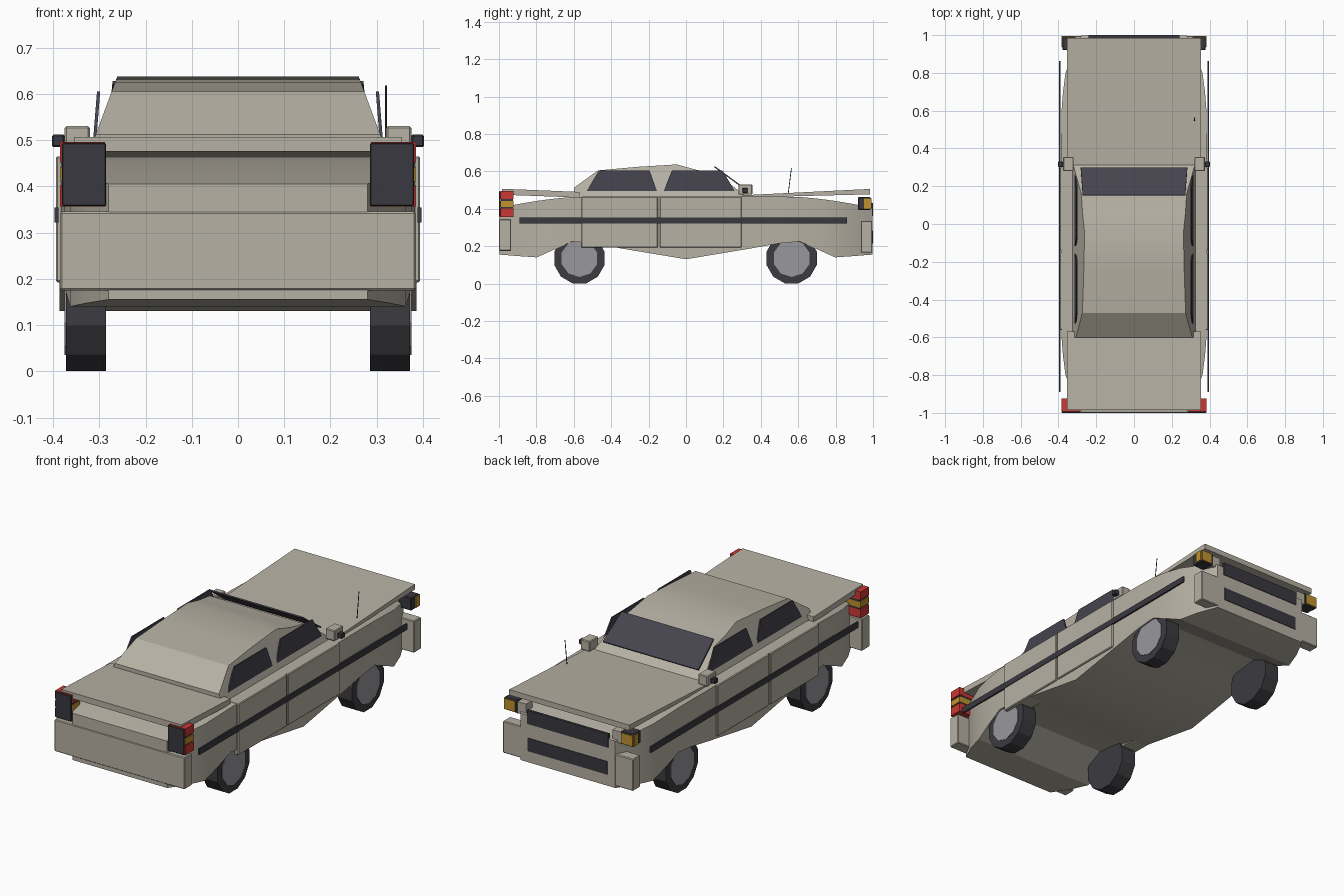
import bpy, bmesh, math
from mathutils import Matrix

cube = bpy.data.objects.get("Cube")
if cube:
    bpy.data.objects.remove(cube, do_unlink=True)


def material(name, r, g, b):
    m = bpy.data.materials.new(name)
    m.use_nodes = True
    m.diffuse_color = (r, g, b, 1)
    m.node_tree.nodes["Principled BSDF"].inputs["Base Color"].default_value = (r, g, b, 1)
    return m


PAINT = material("beige paint", 0.47, 0.44, 0.37)
TRIM = material("dark trim", 0.04, 0.04, 0.05)
GLASS = material("dark glass", 0.06, 0.057, 0.075)
TYRE = material("tyre rubber", 0.045, 0.045, 0.052)
HUB = material("hub grey", 0.31, 0.31, 0.34)
RED = material("red lamp", 0.6, 0.04, 0.035)
AMBER = material("amber lamp", 0.52, 0.29, 0.03)


def finish(name, bm, mat, smooth=0):
    bmesh.ops.recalc_face_normals(bm, faces=bm.faces)
    me = bpy.data.meshes.new(name)
    bm.to_mesh(me)
    bm.free()
    me.materials.append(mat)
    ob = bpy.data.objects.new(name, me)
    bpy.context.collection.objects.link(ob)
    if smooth:
        bpy.ops.object.select_all(action='DESELECT')
        bpy.context.view_layer.objects.active = ob
        ob.select_set(True)
        bpy.ops.object.shade_smooth_by_angle(angle=math.radians(smooth))
    return ob


def box(name, xs, ys, zs, mat, bevel=0):
    bm = bmesh.new()
    bmesh.ops.create_cube(bm, size=1)
    for v in bm.verts:
        v.co = [r[0] if c < 0 else r[1] for c, r in zip(v.co, (xs, ys, zs))]
    ob = finish(name, bm, mat)
    if bevel:
        mod = ob.modifiers.new("edge", 'BEVEL')
        mod.width = bevel
    return ob


def pair(name, xs, ys, zs, mat, bevel=0):
    """A box on each side of the car."""
    box("left_" + name, xs, ys, zs, mat, bevel)
    box("right_" + name, (-xs[1], -xs[0]), ys, zs, mat, bevel)


def prism(name, outline, x_left, x_right, mat, smooth=0):
    """Extrude a (y, z) outline between two x positions given as functions of z."""
    bm = bmesh.new()
    rings = [[bm.verts.new((f(z), y, z)) for y, z in outline] for f in (x_left, x_right)]
    for ring in rings:
        bm.faces.new(ring)
    n = len(outline)
    for i in range(n):
        j = (i + 1) % n
        bm.faces.new((rings[0][i], rings[0][j], rings[1][j], rings[1][i]))
    return finish(name, bm, mat, smooth)


# Body shell: rectangular sections (y, half width, bottom, top) mirrored front to back
half = [(1.0, .28, .155, .405), (.9, .33, .147, .425), (.8, .363, .14, .442),
        (.7, .376, .185, .455), (.61, .383, .225, .463), (.5, .385, .215, .465),
        (.36, .386, .19, .465)]
stations = [(-y, w, b, t) for y, w, b, t in half] + [(0, .386, .13, .465)] + half[::-1]
bm = bmesh.new()
rings = [[bm.verts.new((x, y * .997, z)) for x, z in ((-w, b), (w, b), (w, t), (-w, t))]
         for y, w, b, t in stations]
for a, b in zip(rings, rings[1:]):
    for i in range(4):
        j = (i + 1) % 4
        bm.faces.new((a[i], a[j], b[j], b[i]))
bm.faces.new(rings[0])
bm.faces.new(rings[-1])
finish("body_shell", bm, PAINT, 25)


# Cabin, narrowing towards the roof
def cabin_width(z):
    return .325 - .37 * (z - .465)


prism("cabin", [(-.6, .46), (-.6, .512), (-.47, .605), (-.26, .624), (-.05, .637),
                (.06, .607), (.16, .59), (.33, .46)],
      lambda z: -cabin_width(z), cabin_width, PAINT, 20)

# Hood and trunk lid
prism("hood", [(.3, .46), (.985, .477), (.985, .506), (.3, .472)],
      lambda z: -.355, lambda z: .355, PAINT)
prism("trunk_lid", [(-.985, .475), (-.57, .46), (-.57, .49), (-.985, .507)],
      lambda z: -.355, lambda z: .355, PAINT)

# Windshield plate
prism("windshield", [(.15, .622), (.297, .515), (.3, .521), (.154, .628)],
      lambda z: -.272 - .1 * (.62 - z), lambda z: .272 + .1 * (.62 - z), GLASS)

# Side windows, standing just off the cabin
windows = {"rear_window": [(-.54, .48), (-.465, .605), (-.195, .605), (-.15, .48)],
           "front_window": [(-.125, .48), (-.075, .605), (.195, .605), (.27, .48)]}
for name, outline in windows.items():
    for side, s in (("left_", 1), ("right_", -1)):
        prism(side + name, outline, lambda z: s * (.315 - .08 * (z - .48)),
              lambda z: s * (.308 - .08 * (z - .48)), GLASS)

# Doors and side strips
pair("rear_door", (.3, .394), (-.56, -.15), (.192, .465), PAINT, .004)
pair("front_door", (.3, .394), (-.14, .297), (.192, .465), PAINT, .004)
pair("side_strip", (.388, .397), (-.89, .862), (.322, .354), TRIM)

# Bumpers
box("rear_bumper", (-.385, .385), (-1, -.935), (.175, .345), PAINT, .004)
box("front_bumper", (-.385, .385), (.935, .996), (.165, .335), PAINT, .004)
box("lower_grille", (-.235, .235), (.992, 1), (.215, .285), TRIM)
box("grille", (-.24, .24), (.985, 1), (.36, .432), TRIM)

# Tail lamps: stacked lenses with a dark rear cover
pair("tail_lamp_core", (.29, .378), (-.99, -.925), (.357, .494), TRIM)
for name, zs, mat in (("lower_tail_lens", (.356, .402), RED),
                      ("middle_tail_lens", (.41, .442), AMBER),
                      ("upper_tail_lens", (.452, .496), RED)):
    pair(name, (.288, .385), (-.992, -.923), zs, mat)
pair("tail_lamp_cover", (.285, .381), (-1, -.991), (.357, .494), TRIM, .003)

# Front lamps
pair("headlamp", (.255, .312), (.93, .985), (.395, .455), PAINT)
pair("turn_lamp_housing", (.305, .379), (.92, .988), (.394, .462), TRIM, .004)
pair("turn_lamp_side", (.345, .385), (.952, .986), (.4, .456), AMBER)
pair("turn_lamp_front", (.315, .379), (.984, .993), (.4, .456), AMBER)

# Mirrors
pair("mirror", (.32, .375), (.28, .355), (.475, .53), PAINT, .004)
pair("mirror_end", (.375, .402), (.302, .33), (.485, .512), TRIM, .003)

# Aerial
bm = bmesh.new()
bmesh.ops.create_cone(bm, cap_ends=True, segments=6, radius1=.002, radius2=.002, depth=.14)
bmesh.ops.transform(bm, verts=bm.verts, matrix=Matrix.Translation((.32, .555, .548))
                    @ Matrix.Rotation(math.radians(-7), 4, 'X'))
finish("aerial", bm, TRIM)


# Wheels
def disc(name, x, y, radius, width, sides, mat):
    bm = bmesh.new()
    bmesh.ops.create_cone(bm, cap_ends=True, segments=sides, radius1=radius,
                          radius2=radius, depth=width)
    bmesh.ops.transform(bm, verts=bm.verts, matrix=Matrix.Translation((x, y, .135))
                        @ Matrix.Rotation(math.pi / 2, 4, 'Y')
                        @ Matrix.Rotation(math.pi / sides, 4, 'Z'))
    finish(name, bm, mat)


for end, y in (("rear", -.57), ("front", .565)):
    for side, s in (("left", 1), ("right", -1)):
        disc(f"{side}_{end}_tyre", s * .329, y, .139, .086, 12, TYRE)
        disc(f"{side}_{end}_hub", s * .3715, y, .1, .007, 10, HUB)
